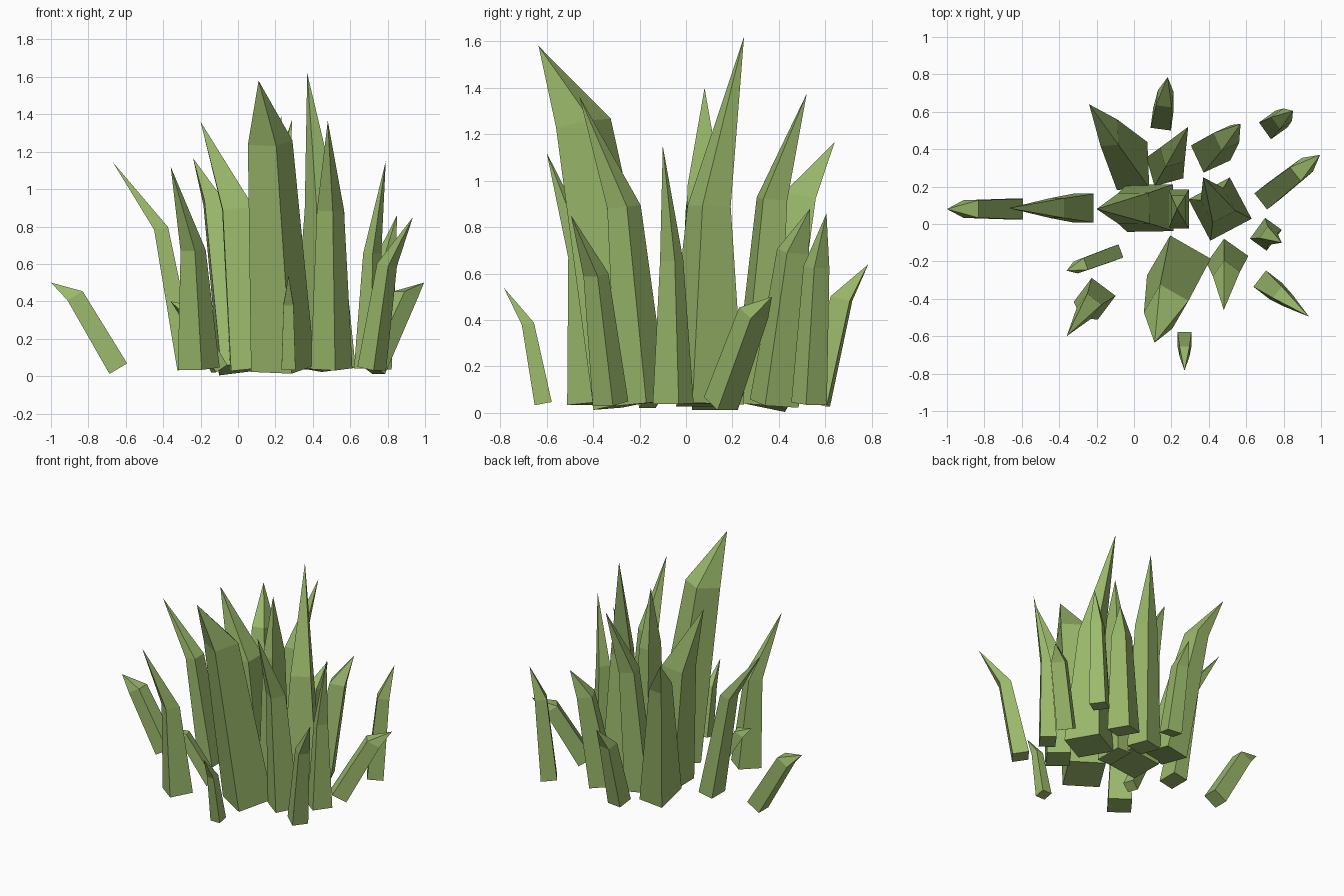
import bpy, bmesh, math
from mathutils import Vector

if "Cube" in bpy.data.objects:
    bpy.data.objects.remove(bpy.data.objects["Cube"])

green = bpy.data.materials.new("grass_green")
green.diffuse_color = (0.33, 0.49, 0.15, 1)
green.use_nodes = True
green.node_tree.nodes["Principled BSDF"].inputs["Base Color"].default_value = green.diffuse_color


def blade(name, width, x, y, tip_x, tip_y, tip_z, bend, twist=0, aspect=1, taper=None):
    """Four-sided stalk cut square to its lean, with a pointed tip bent further outward.
    bend = height of the shoulder as a share of the tip height; it also sets how far
    out the shoulder sits and, unless taper is given, how much the stalk narrows."""
    base, tip = Vector((x, y, 0.04)), Vector((tip_x, tip_y, tip_z))
    shoulder = base.lerp(tip, 1.7 * bend - 0.82)
    shoulder.z = bend * tip_z
    axis = (shoulder - base).normalized()
    # the cross-section faces the lean direction
    a = math.atan2(tip_y - y, tip_x - x) + math.radians(twist)
    u = Vector((math.cos(a), math.sin(a), 0))
    u = (u - axis * u.dot(axis)).normalized()
    v = axis.cross(u) * aspect

    bm = bmesh.new()
    bmesh.ops.create_cube(bm, size=width)
    top = [p for p in bm.verts if p.co.z > 0]
    top_face = next(f for f in bm.faces if all(p in top for p in f.verts))
    for p in bm.verts:
        centre, scale = (shoulder, taper or bend) if p in top else (base, 1)
        p.co = centre + (u * p.co.x + v * p.co.y) * scale
    # pull the top face into a point
    bmesh.ops.poke(bm, faces=[top_face])["verts"][0].co = tip
    bmesh.ops.recalc_face_normals(bm, faces=bm.faces)
    mesh = bpy.data.meshes.new(name)
    bm.to_mesh(mesh)
    bm.free()
    mesh.materials.append(green)
    bpy.context.collection.objects.link(bpy.data.objects.new(name, mesh))


# blades by stalk width: name, base x y, tip x y z, bend, optional twist, aspect, taper
wide = [
    ("centre_left", .085, .085, -.20, .08, 1.36, .66),
    ("centre_tall", .46, .08, .37, .25, 1.62, .55),
    ("front_large", .24, -.23, .11, -.635, 1.58, .79, -12, 1, .7),
    ("back_left_large", -.01, .31, -.24, .64, 1.165, .80, -31, .7, .55),
]
medium = [
    ("front_right_inner", .50, -.19, .48, -.46, 1.365, .65, -31),
    ("back_inner", .165, .30, .29, .52, 1.375, .67, 45),
    ("back_right_inner", .41, .38, .57, .535, .88, .79, -19, 1, .65),
    ("front_left_tall", -.21, -.40, -.36, -.60, 1.12, .60),
]
narrow = [
    ("centre_thin", .24, .08, .23, .08, 1.40, .70, 0, 1.9),
    ("left_tall", -.27, .085, -.67, .085, 1.145, .69, 0, 1.4),
    ("front_right_outer", .715, -.325, .935, -.495, .85, .70),
    ("right_tall", .705, -.055, .79, -.10, 1.15, .57, -8, 1.25),
    ("right_leaning", .715, .15, .995, .37, .50, .86),
    ("back_right_outer", .745, .53, .85, .605, .86, .73),
    ("back_small", .15, .56, .18, .785, .64, .77),
    ("left_leaning", -.64, .08, -1.0, .08, .50, .86),
]
small = [
    ("front_left_small", -.10, -.155, -.36, -.25, .40, .90),
    ("front_small", .27, -.615, .27, -.785, .54, .71),
]
for width, group in ((.25, wide), (.16, medium), (.11, narrow), (.075, small)):
    for label, *shape in group:
        blade("grass_blade_" + label, width, *shape)
